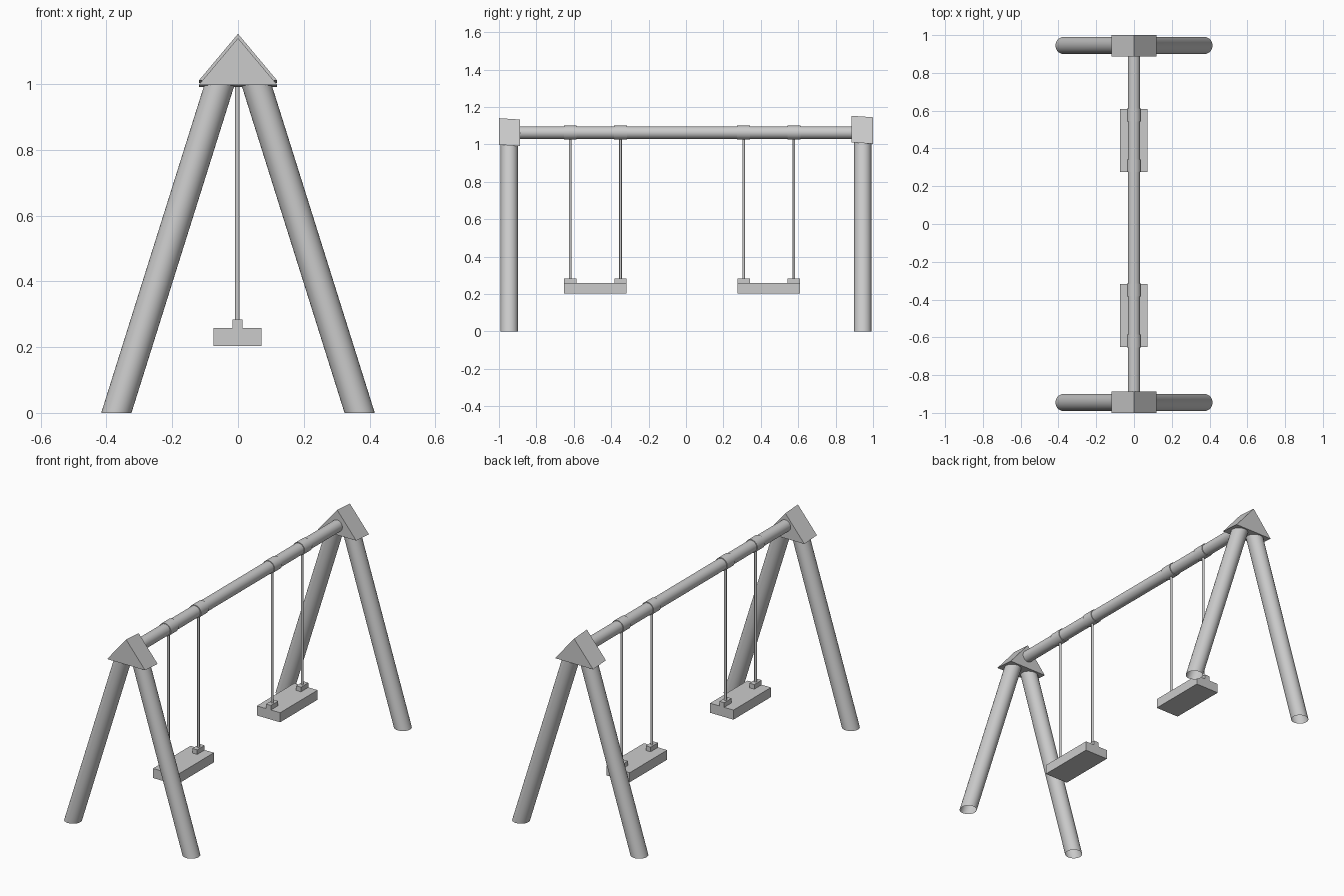
import bpy, bmesh
from math import pi, sin, cos

if "Cube" in bpy.data.objects:
    bpy.data.objects.remove(bpy.data.objects["Cube"])


def finish(name, bm, smooth=False):
    bmesh.ops.recalc_face_normals(bm, faces=bm.faces)
    me = bpy.data.meshes.new(name)
    bm.to_mesh(me)
    bm.free()
    ob = bpy.data.objects.new(name, me)
    bpy.context.collection.objects.link(ob)
    if smooth:
        for o in bpy.context.selected_objects:
            o.select_set(False)
        ob.select_set(True)
        bpy.context.view_layer.objects.active = ob
        bpy.ops.object.shade_smooth_by_angle(angle=0.7)
    return ob


def loft(name, rings, caps=True):
    """Skin a list of closed point rings."""
    bm = bmesh.new()
    vs = [[bm.verts.new(p) for p in r] for r in rings]
    n = len(vs[0])
    for a, b in zip(vs, vs[1:]):
        for i in range(n):
            j = (i + 1) % n
            bm.faces.new((a[i], a[j], b[j], b[i]))
    if caps:
        bm.faces.new(vs[0])
        bm.faces.new(vs[-1])
    # outward normals come from finish() for both open and closed shells
    return finish(name, bm, smooth=n > 8)


def ring_z(x, y, z, r, n=32):
    return [(x + r * cos(2 * pi * i / n), y + r * sin(2 * pi * i / n), z) for i in range(n)]


def ring_y(y, z, r, n=32):
    return [(r * cos(2 * pi * i / n), y, z + r * sin(2 * pi * i / n)) for i in range(n)]


def box(name, x0, x1, y0, y1, z0, z1):
    rect = [(x0, y0), (x1, y0), (x1, y1), (x0, y1)]
    return loft(name, [[(x, y, z) for x, y in rect] for z in (z0, z1)])


# A-frame legs, cut level at the ground and open underneath
for end, y in (("front", -0.945), ("back", 0.945)):
    for side, s in (("left", -1), ("right", 1)):
        loft(f"{end}_{side}_leg",
             [ring_z(s * 0.37, y, 0, 0.046), ring_z(s * 0.051, y, 1.015, 0.046)], caps=False)


# Slightly tilted triangular caps
def cap(name, y0, z0, y1, z1):
    loft(name, [[(-0.119, y, z), (0.119, y, z), (0, y, z + 0.142)]
                for y, z in ((y0, z0), (y1, z1))])


cap("front_cap", -1.0, 0.998, -0.888, 0.991)
cap("back_cap", 0.886, 1.011, 1.0, 1.003)

# Top beam
loft("top_beam", [ring_y(-0.9, 1.063, 0.033), ring_y(0.9, 1.063, 0.033)])

# Two swings: seat, end blocks, hangers and beam collars
for name, y0, y1 in (("front_swing", -0.652, -0.317), ("back_swing", 0.275, 0.61)):
    box(f"{name}_seat", -0.075, 0.071, y0, y1, 0.204, 0.258)
    for k, y in enumerate((y0 + 0.033, y1 - 0.033)):
        box(f"{name}_block_{k}", -0.017, 0.013, y - 0.033, y + 0.033, 0.25, 0.284)
        loft(f"{name}_hanger_{k}",
             [ring_z(-0.002, y, 0.27, 0.007, 12), ring_z(-0.002, y, 1.04, 0.007, 12)])
        loft(f"{name}_collar_{k}",
             [ring_y(y - 0.034, 1.063, 0.037), ring_y(y + 0.034, 1.063, 0.037)])
